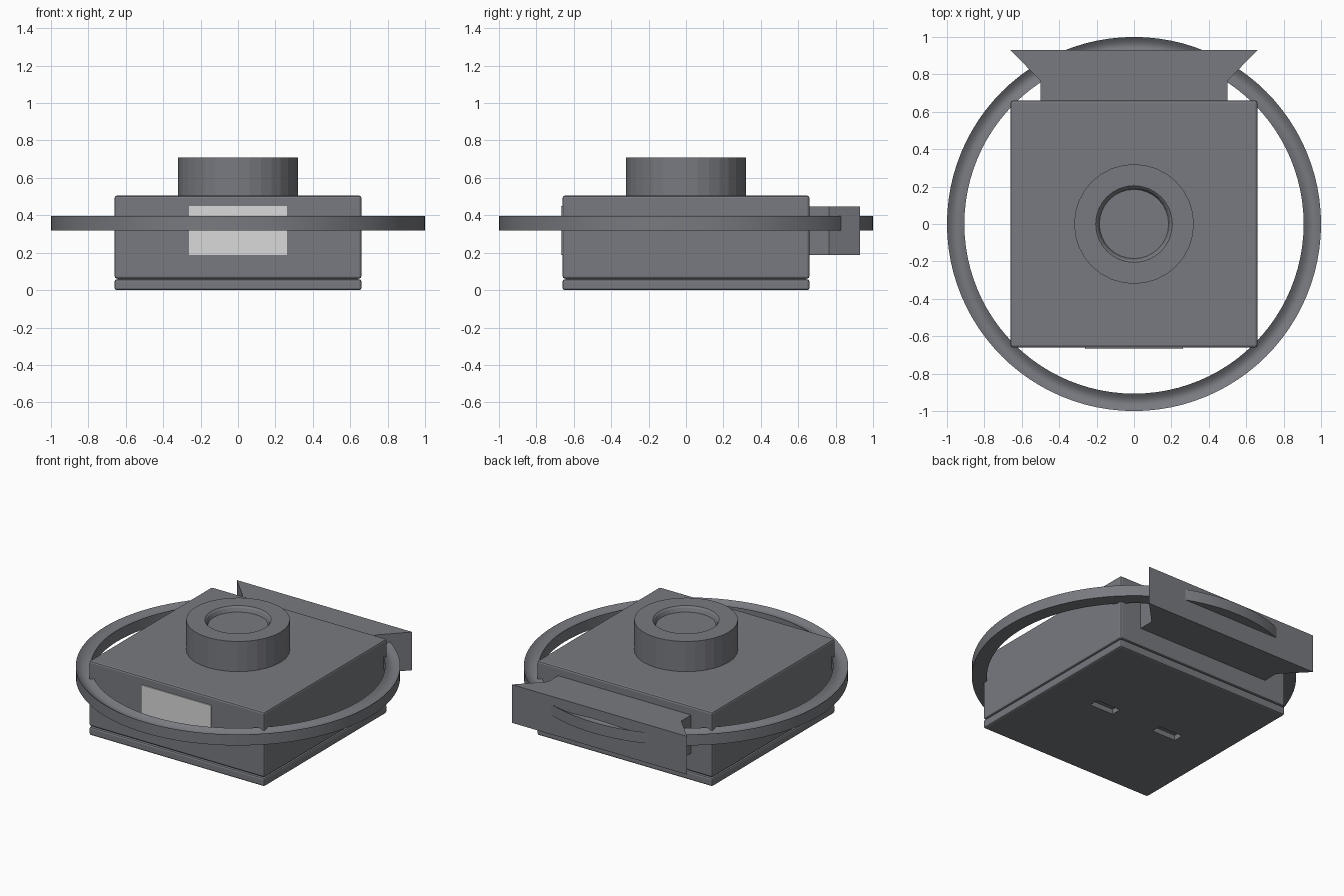
import bpy, bmesh, math

if "Cube" in bpy.data.objects:
    bpy.data.objects.remove(bpy.data.objects["Cube"])


def material(name, rgb):
    m = bpy.data.materials.new(name)
    m.diffuse_color = (*rgb, 1)
    m.use_nodes = True
    m.node_tree.nodes["Principled BSDF"].inputs["Base Color"].default_value = m.diffuse_color
    return m


GREY = material("slate_grey", (0.19, 0.195, 0.215))
PALE = material("pale_grey", (0.70, 0.70, 0.70))


def add_object(name, bm, mat, smooth=False):
    bmesh.ops.recalc_face_normals(bm, faces=bm.faces)
    mesh = bpy.data.meshes.new(name)
    bm.to_mesh(mesh)
    bm.free()
    mesh.materials.append(mat)
    ob = bpy.data.objects.new(name, mesh)
    bpy.context.collection.objects.link(ob)
    if smooth:
        bpy.ops.object.select_all(action='DESELECT')
        ob.select_set(True)
        bpy.context.view_layer.objects.active = ob
        bpy.ops.object.shade_smooth_by_angle(angle=math.radians(30))
    return ob


def box(name, lo, hi, mat=GREY, bevel=0.0):
    bm = bmesh.new()
    bmesh.ops.create_cube(bm, size=1)
    for v in bm.verts:
        v.co = [(a + b) / 2 + c * (b - a) for a, b, c in zip(lo, hi, v.co)]
    ob = add_object(name, bm, mat)
    if bevel:
        mod = ob.modifiers.new("rounded_edges", 'BEVEL')
        mod.width = bevel
        mod.segments = 2
    return ob


def lathe(name, profile, sides, closed=False, smooth=False):
    """Revolve (radius, height) points around z; open profiles get end caps."""
    bm = bmesh.new()
    rings = []
    for r, z in profile:
        rings.append([bm.verts.new((r * math.cos(2 * math.pi * i / sides),
                                    r * math.sin(2 * math.pi * i / sides), z))
                      for i in range(sides)])
    pairs = list(zip(rings, rings[1:]))
    if closed:
        pairs.append((rings[-1], rings[0]))
    else:
        bm.faces.new(rings[0])
        bm.faces.new(rings[-1])
    for a, b in pairs:
        for i in range(sides):
            j = (i + 1) % sides
            bm.faces.new((a[i], a[j], b[j], b[i]))
    return add_object(name, bm, GREY, smooth)


# Main housing, seam filler and base plate
box("housing", (-0.66, -0.66, 0.062), (0.66, 0.66, 0.505), bevel=0.012)
box("seam_filler", (-0.645, -0.645, 0.045), (0.645, 0.645, 0.075))
base = box("base_plate", (-0.66, -0.66, 0.0), (0.66, 0.66, 0.058), bevel=0.012)

# Two mounting slots in the underside
for side, label in ((-1, "left"), (1, "right")):
    x = side * 0.25
    cutter = box(label + "_slot_cutter", (x - 0.09, -0.015, -0.05),
                 (x + 0.09, 0.055, 0.035))
    cutter.hide_render = True
    cutter.hide_set(True)
    mod = base.modifiers.new(label + "_slot", 'BOOLEAN')
    mod.operation = 'DIFFERENCE'
    mod.object = cutter

# Round knob with a shallow dish in the top
lathe("knob", [(0.32, 0.49), (0.32, 0.71), (0.205, 0.71),
               (0.195, 0.70), (0.185, 0.675)], 32)

# Large hoop with a shallow channel along its upper face
hoop = [(1.0, 0.32), (0.907, 0.32)]
for i in range(9):
    t = i / 8
    hoop.append((0.907 + 0.093 * t, 0.395 - 0.022 * math.sin(math.pi * t)))
lathe("hoop", hoop, 96, closed=True, smooth=True)

# Dovetail bracket on the back
half = [(0.50, 0.65), (0.50, 0.765), (0.66, 0.93)]
outline = half + [(-x, y) for x, y in reversed(half)]
bm = bmesh.new()
face = bm.faces.new([bm.verts.new((x, y, 0.187)) for x, y in outline])
new = bmesh.ops.extrude_face_region(bm, geom=[face])["geom"]
for v in new:
    if isinstance(v, bmesh.types.BMVert):
        v.co.z = 0.447
add_object("back_bracket", bm, GREY)

# Display window on the front
box("front_window", (-0.263, -0.667, 0.187), (0.263, -0.658, 0.45), PALE)
